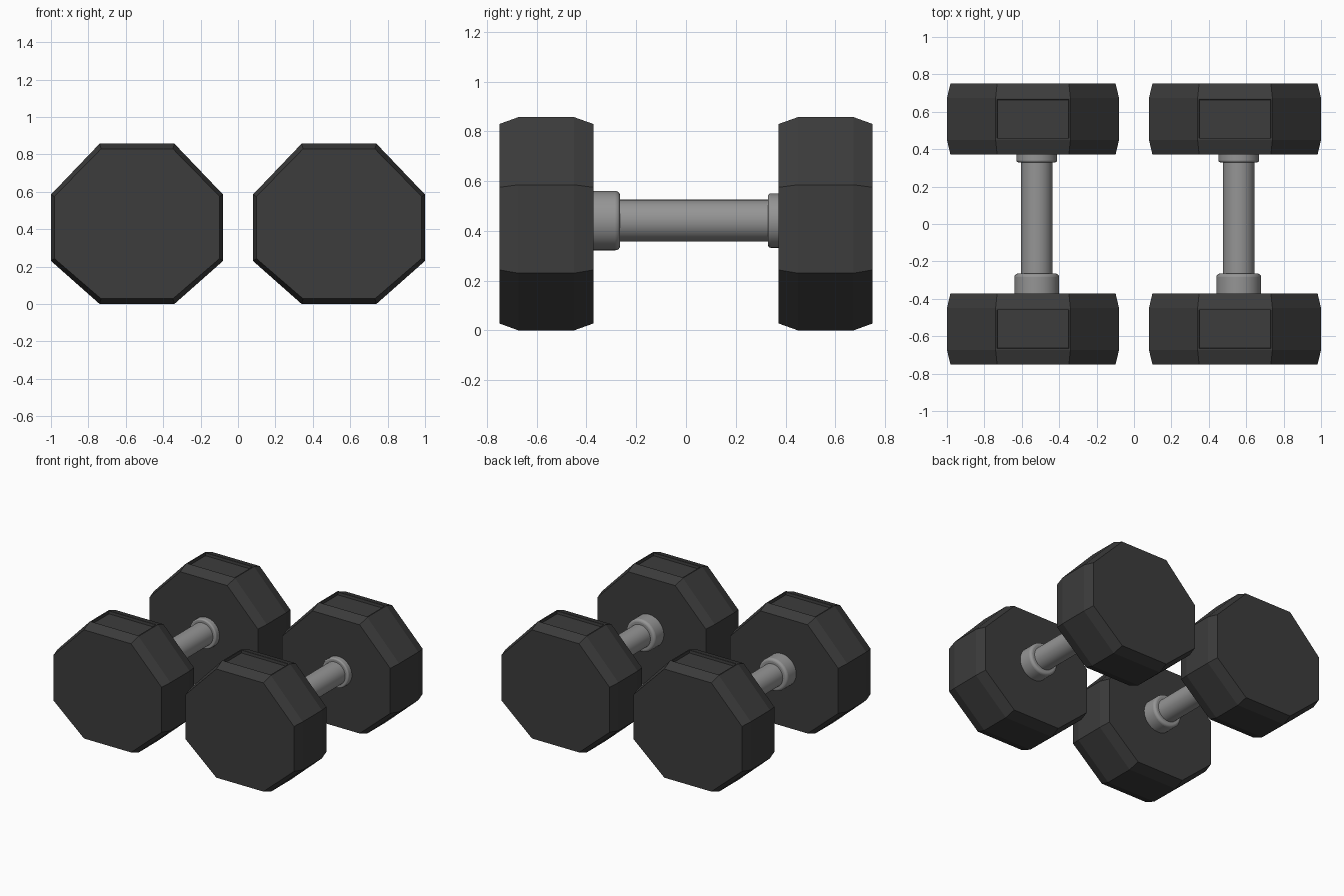
import bpy, bmesh
from math import pi

if "Cube" in bpy.data.objects:
    bpy.data.objects.remove(bpy.data.objects["Cube"])

def material(name, v):
    m = bpy.data.materials.new(name)
    m.diffuse_color = (v, v, v, 1)
    m.use_nodes = True
    m.node_tree.nodes["Principled BSDF"].inputs["Base Color"].default_value = m.diffuse_color
    return m

RUBBER = material("dark_rubber", 0.045)
STEEL = material("grey_steel", 0.3)

# Half-width / height outline of the eight-sided weight
OCT = [(-.2, .857), (.2, .857), (.46, .585), (.46, .23),
       (.2, 0), (-.2, 0), (-.46, .23), (-.46, .585)]
# y station, x scale, z scale: chamfered end, full middle, chamfered end
RINGS = [(.75, .96, .935), (.673, 1, 1), (.45, 1, 1), (.372, .96, .935)]
ZC = .43

def weight(name, cx, side):
    bm = bmesh.new()
    rings = [[bm.verts.new((cx + x * sx, side * y, ZC + (z - ZC) * sz))
              for x, z in OCT] for y, sx, sz in RINGS]
    top = None
    for r in range(3):
        for i in range(8):
            j = (i + 1) % 8
            f = bm.faces.new((rings[r][i], rings[r][j],
                              rings[r + 1][j], rings[r + 1][i]))
            if r == 1 and i == 0:
                top = f
    bm.faces.new(rings[0])
    bm.faces.new(rings[-1])
    bmesh.ops.recalc_face_normals(bm, faces=bm.faces)
    # recessed label panel on the top flat
    bmesh.ops.inset_region(bm, faces=[top], thickness=.012)
    bmesh.ops.inset_region(bm, faces=[top], thickness=.002, depth=-.02)
    me = bpy.data.meshes.new(name)
    bm.to_mesh(me)
    bm.free()
    ob = bpy.data.objects.new(name, me)
    bpy.context.collection.objects.link(ob)
    me.materials.append(RUBBER)

def rod(name, cx, y0, y1, r, bevel=0):
    bpy.ops.mesh.primitive_cylinder_add(
        vertices=40, radius=r, depth=abs(y1 - y0),
        location=(cx, (y0 + y1) / 2, .441), rotation=(pi / 2, 0, 0))
    ob = bpy.context.object
    ob.name = name
    ob.data.materials.append(STEEL)
    if bevel:
        b = ob.modifiers.new("rounded_rim", 'BEVEL')
        b.width, b.segments, b.limit_method = bevel, 4, 'ANGLE'
    bpy.ops.object.shade_smooth_by_angle()

for label, cx in (("left", -.54), ("right", .54)):
    weight(label + "_front_weight", cx, -1)
    weight(label + "_back_weight", cx, 1)
    # the bar sits slightly off the weights' centre
    bx = cx + .02
    rod(label + "_handle", bx, -.40, .40, .084)
    rod(label + "_front_collar", bx, -.40, -.265, .119, .018)
    rod(label + "_back_collar", bx, .33, .40, .109, .01)
